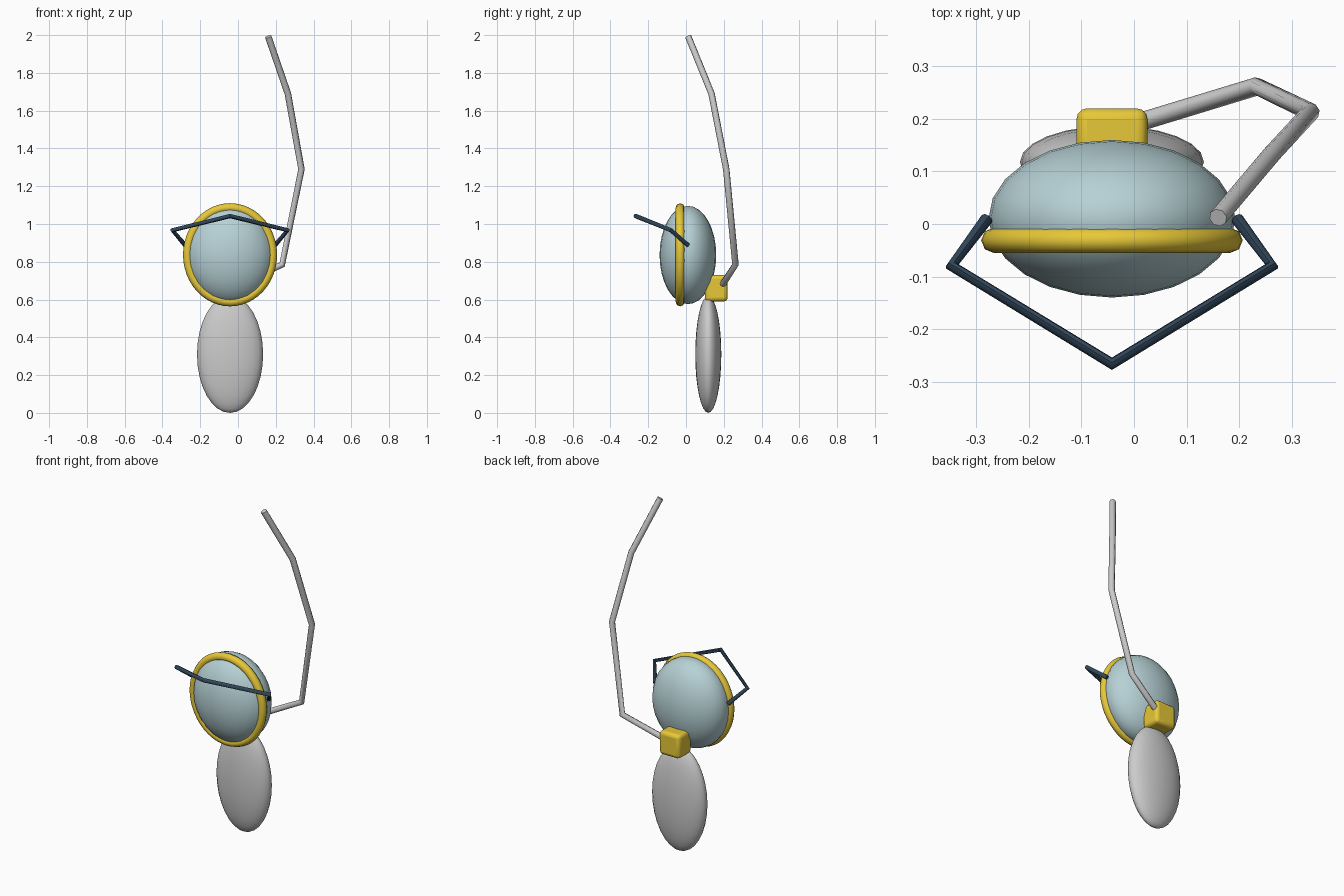
import bpy, math

if "Cube" in bpy.data.objects:
    bpy.data.objects.remove(bpy.data.objects["Cube"])

CX = -0.042  # centre line of the body


def material(name, rgb):
    m = bpy.data.materials.new(name)
    m.diffuse_color = (*rgb, 1)
    m.use_nodes = True
    m.node_tree.nodes["Principled BSDF"].inputs["Base Color"].default_value = m.diffuse_color
    return m


BLUE = material("pale_blue", (0.47, 0.64, 0.67))
YELLOW = material("yellow", (0.80, 0.58, 0.04))
DARK = material("dark_navy", (0.03, 0.06, 0.10))


def finish(name, mat=None, angle=50):
    ob = bpy.context.object
    ob.name = name
    if mat:
        ob.data.materials.append(mat)
    bpy.ops.object.shade_smooth_by_angle(angle=math.radians(angle))
    return ob


def ellipsoid(name, loc, radii, mat=None):
    bpy.ops.mesh.primitive_uv_sphere_add(segments=24, ring_count=16, radius=1, location=loc)
    bpy.context.object.scale = radii
    bpy.ops.object.transform_apply(location=False, rotation=False)
    return finish(name, mat)


def tube(name, points, radius, mat=None, closed=False):
    cu = bpy.data.curves.new(name, 'CURVE')
    cu.dimensions = '3D'
    cu.bevel_depth = radius
    cu.bevel_resolution = 2
    cu.use_fill_caps = not closed
    sp = cu.splines.new('POLY')
    sp.points.add(len(points) - 1)
    for p, co in zip(sp.points, points):
        p.co = (*co, 1)
    sp.use_cyclic_u = closed
    ob = bpy.data.objects.new(name, cu)
    bpy.context.collection.objects.link(ob)
    bpy.ops.object.select_all(action='DESELECT')
    ob.select_set(True)
    bpy.context.view_layer.objects.active = ob
    bpy.ops.object.convert(target='MESH')
    return finish(name, mat)


# Rounded body and the flat lower lobe
ellipsoid("body", (CX, 0.01, 0.836), (0.235, 0.15, 0.26), BLUE)
ellipsoid("lower_lobe", (CX, 0.118, 0.31), (0.175, 0.069, 0.31))

# Oval rim around the front
rim = [(CX + 0.225 * math.cos(a), -0.031, 0.837 + 0.249 * math.sin(a))
       for a in (2 * math.pi * i / 48 for i in range(48))]
tube("rim", rim, 0.024, YELLOW, closed=True)

# Rounded rear block
bpy.ops.mesh.primitive_cube_add(size=1, location=(CX, 0.16, 0.66))
bpy.context.object.scale = (0.135, 0.12, 0.14)
bpy.ops.object.transform_apply(location=False, rotation=False)
bev = bpy.context.object.modifiers.new("round", 'BEVEL')
bev.width = 0.02
bev.segments = 3
finish("rear_block", YELLOW)

# Long bent stalk rising from the block
tube("stalk", [(CX, 0.178, 0.655), (0.234, 0.262, 0.785), (0.336, 0.213, 1.29),
               (0.264, 0.135, 1.69), (0.16, 0.012, 1.992)], 0.0175)

# Bent wire bar in front, mirrored about the centre line
half = [(0.238, 0.01, 0.888), (0.305, -0.08, 0.967), (0, -0.266, 1.042)]
wire = [(CX + x, y, z) for x, y, z in half] + [(CX - x, y, z) for x, y, z in half[-2::-1]]
tube("wire_bar", wire, 0.012, DARK)
